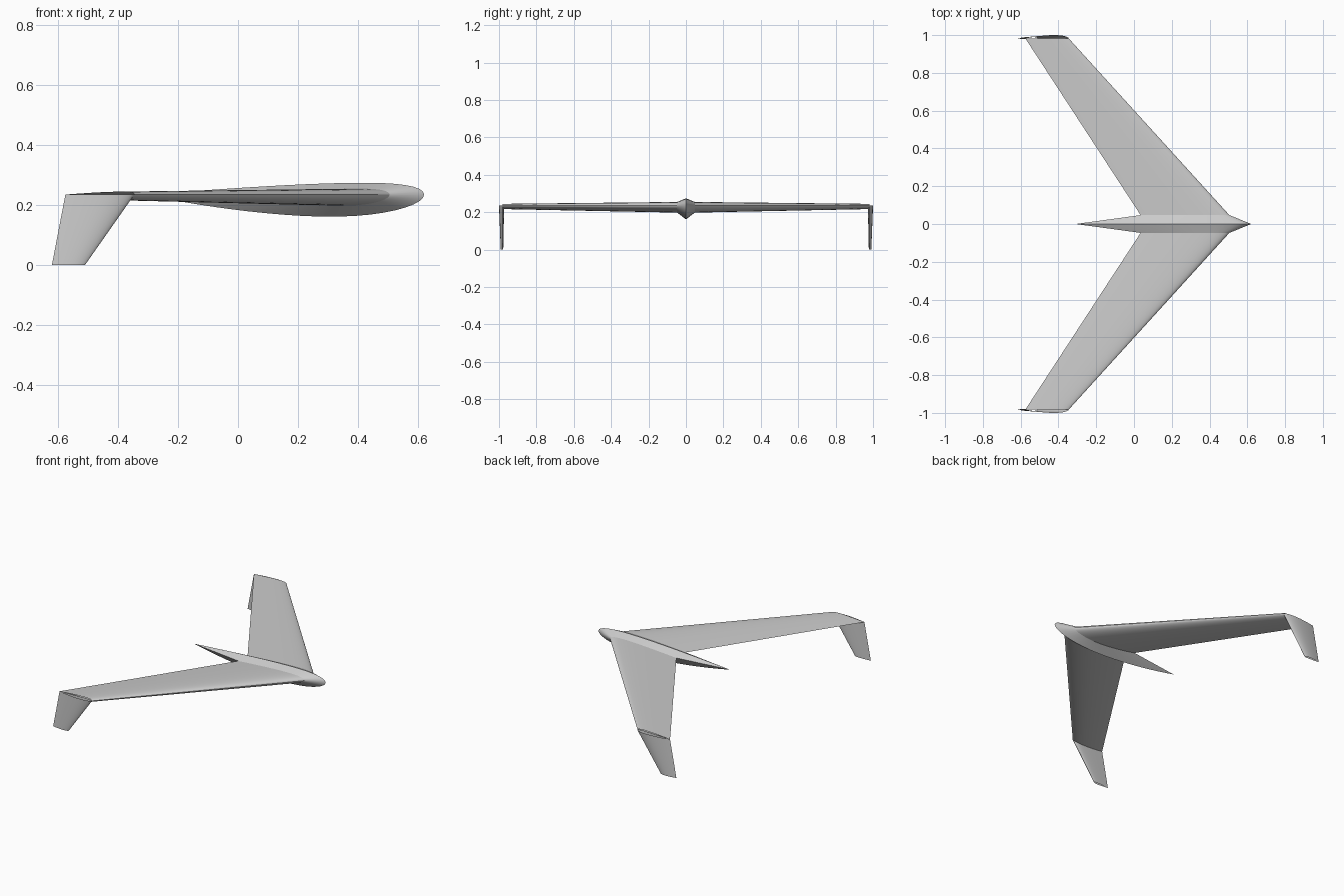
import bpy
import bmesh
import math

cube = bpy.data.objects.get("Cube")
if cube:
    bpy.data.objects.remove(cube, do_unlink=True)

grey = bpy.data.materials.new("plain grey")
grey.use_nodes = True
COLOUR = (0.6, 0.6, 0.6, 1)
grey.diffuse_color = COLOUR
grey.node_tree.nodes["Principled BSDF"].inputs["Base Color"].default_value = COLOUR

WING_Z = 0.235    # height of the chord plane
TIP_Y = 0.982     # half span at the wing tip
STEPS = 24        # points along each side of the airfoil


def airfoil():
    """Cambered airfoil loop (t along the chord, h off the chord), fuller on +h."""
    camber, peak, thick = 0.02, 0.4, 0.12

    def point(t, side):
        half = 5 * thick * (0.2969 * math.sqrt(t) - 0.126 * t - 0.3516 * t**2
                            + 0.2843 * t**3 - 0.1036 * t**4)
        span = peak if t < peak else 1 - peak
        mean = camber * (1 - ((t - peak) / span) ** 2)
        return t, mean + side * half

    ts = [(1 - math.cos(math.pi * i / STEPS)) / 2 for i in range(STEPS + 1)]
    return ([point(t, 1) for t in reversed(ts)]
            + [point(t, -1) for t in ts[1:-1]])


PROFILE = airfoil()


def flat_section(y, nose, tail):
    """Section across the wing, its fuller side facing down."""
    c = nose - tail
    return [(nose - t * c, y, WING_Z - h * c) for t, h in PROFILE]


def upright_section(z, nose, tail, side):
    """Section across a winglet, its fuller side facing outboard."""
    c = nose - tail
    return [(nose - t * c, side * (TIP_Y + h * c), z) for t, h in PROFILE]


def loft(name, sections):
    """Skin a row of sections, leaving the ends open."""
    bm = bmesh.new()
    rings = [[bm.verts.new(p) for p in s] for s in sections]
    n = len(PROFILE)
    for a, b in zip(rings, rings[1:]):
        for i in range(n):
            j = (i + 1) % n
            bm.faces.new((a[i], a[j], b[j], b[i]))
    bmesh.ops.recalc_face_normals(bm, faces=bm.faces)
    # an open tube: make sure the skin faces away from its middle
    mid = sum((v.co for v in rings[0]), rings[0][0].co * 0) / n
    face = max(bm.faces, key=lambda f: f.calc_area())
    ring = next(r for r in rings if any(v in r for v in face.verts))
    mid = sum((v.co for v in ring), mid * 0) / n
    own = [v.co for v in face.verts if v in ring]
    if (own[0] - mid).dot(face.normal) < 0:
        bmesh.ops.reverse_faces(bm, faces=bm.faces)
    mesh = bpy.data.meshes.new(name)
    bm.to_mesh(mesh)
    bm.free()
    mesh.materials.append(grey)
    obj = bpy.data.objects.new(name, mesh)
    bpy.context.collection.objects.link(obj)
    bpy.ops.object.select_all(action="DESELECT")
    obj.select_set(True)
    bpy.context.view_layer.objects.active = obj
    bpy.ops.object.shade_smooth_by_angle(angle=math.radians(30))
    return obj


ROOT = (0.505, 0.035)
TIP = (-0.345, -0.575)
ROOT_Y = 0.047

# Slim central body that swells out of the wing roots
loft("central_body", [flat_section(-ROOT_Y, *ROOT),
                      flat_section(0, 0.62, -0.31),
                      flat_section(ROOT_Y, *ROOT)])

# Swept wings and the winglets hanging from their tips
for label, side in (("left", 1), ("right", -1)):
    loft(label + "_wing", [flat_section(side * ROOT_Y, *ROOT),
                           flat_section(side * TIP_Y, *TIP)])
    loft(label + "_winglet", [upright_section(WING_Z, *TIP, side),
                              upright_section(0, -0.51, -0.62, side)])
